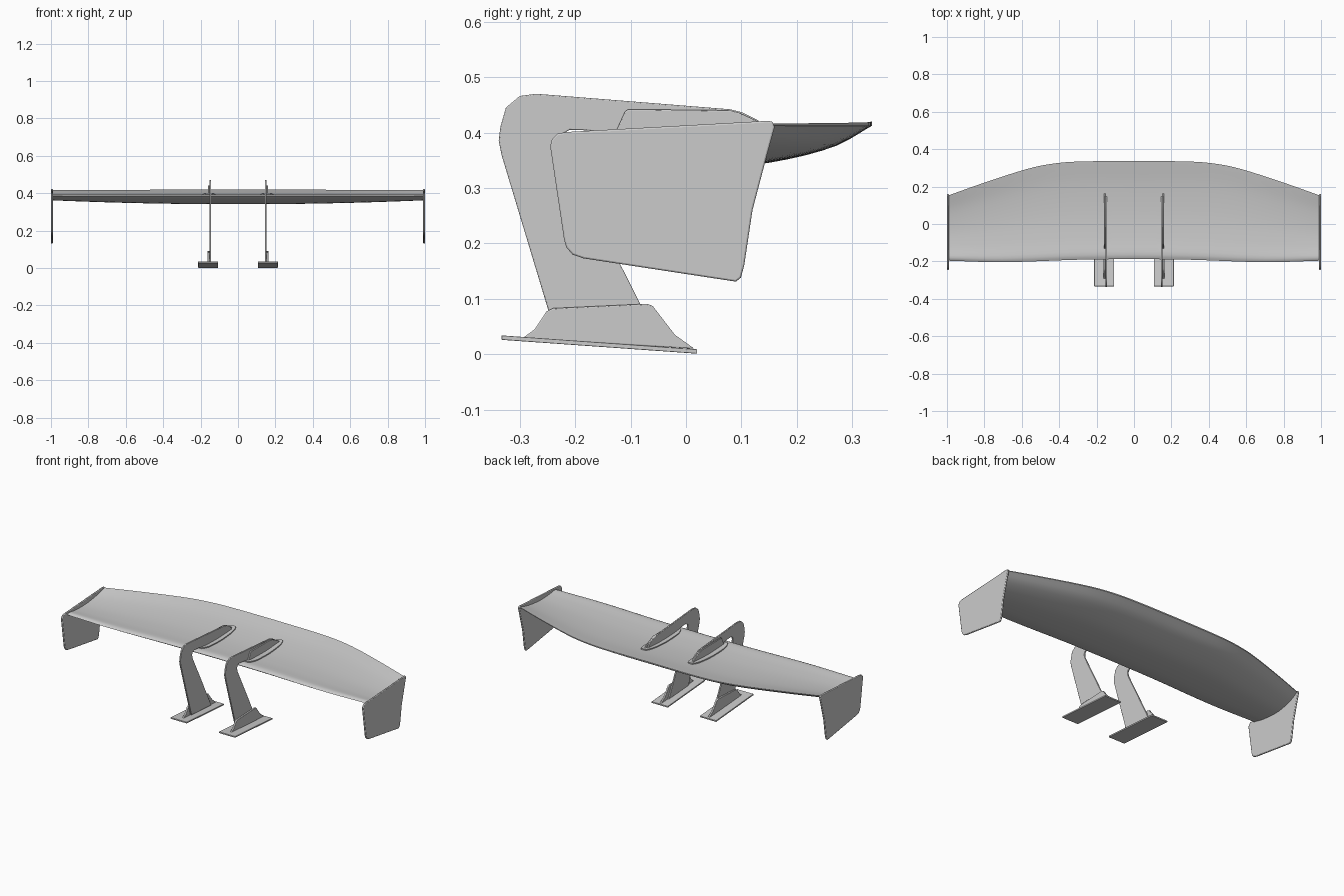
import bpy, bmesh, math

if "Cube" in bpy.data.objects:
    bpy.data.objects.remove(bpy.data.objects["Cube"])

def curve(pts, u):
    """Smooth interpolation through (x, value) points."""
    u = min(max(u, pts[0][0]), pts[-1][0])
    n = len(pts)
    def slope(i):
        a, b = pts[max(i - 1, 0)], pts[min(i + 1, n - 1)]
        return (b[1] - a[1]) / (b[0] - a[0])
    for i in range(n - 1):
        (x0, v0), (x1, v1) = pts[i], pts[i + 1]
        if u <= x1:
            h = x1 - x0
            s = (u - x0) / h
            return ((2*s**3 - 3*s*s + 1) * v0 + (s**3 - 2*s*s + s) * h * slope(i)
                    + (3*s*s - 2*s**3) * v1 + (s**3 - s*s) * h * slope(i + 1))

def finish(name, bm, bevel=0):
    bmesh.ops.recalc_face_normals(bm, faces=bm.faces)
    me = bpy.data.meshes.new(name)
    bm.to_mesh(me)
    bm.free()
    ob = bpy.data.objects.new(name, me)
    bpy.context.collection.objects.link(ob)
    if bevel:
        m = ob.modifiers.new("bevel", 'BEVEL')
        m.width, m.segments, m.limit_method = bevel, 2, 'ANGLE'
        m.angle_limit = math.radians(50)
    bpy.ops.object.select_all(action='DESELECT')
    ob.select_set(True)
    bpy.context.view_layer.objects.active = ob
    bpy.ops.object.shade_smooth_by_angle(angle=math.radians(35))
    return ob

def loft(name, sections):
    bm = bmesh.new()
    rings = [[bm.verts.new(p) for p in s] for s in sections]
    n = len(rings[0])
    for a, b in zip(rings, rings[1:]):
        for i in range(n):
            j = (i + 1) % n
            bm.faces.new((a[i], a[j], b[j], b[i]))
    bm.faces.new(rings[0])
    bm.faces.new(rings[-1])
    return finish(name, bm)

def plate(name, outline, x0, x1, bevel=0.002):
    """Side profile (y, z) extruded from x0 to x1."""
    bm = bmesh.new()
    f = bm.faces.new([bm.verts.new((x0, y, z)) for y, z in outline])
    r = bmesh.ops.extrude_face_region(bm, geom=[f])
    bmesh.ops.translate(bm, vec=(x1 - x0, 0, 0),
                        verts=[v for v in r['geom'] if isinstance(v, bmesh.types.BMVert)])
    return finish(name, bm, bevel)

# Wing planform and section curves
LEAD = [(0, -.187), (.3, -.191), (.7, -.204), (1, -.196)]
TRAIL = [(0, .336), (.25, .335), (.4, .327), (.55, .30), (.8, .221), (1, .15)]
TOP = [(0, .386), (.04, .394), (.2, .388), (.45, .386), (.75, .398), (1, .420)]
BOTTOM = [(0, .386), (.03, .375), (.2, .355), (.5, .341), (.65, .346), (.87, .375), (1, .413)]

def top_z(y, x=.15):
    a, b = curve(LEAD, abs(x)), curve(TRAIL, abs(x))
    return curve(TOP, (y - a) / (b - a))

def wing_section(x):
    a, b = curve(LEAD, abs(x)), curve(TRAIL, abs(x))
    ts = [(1 - math.cos(math.pi * i / 22)) / 2 for i in range(23)]
    up = [(x, a + (b - a) * t, curve(TOP, t) - .004 * abs(x) * t) for t in ts]
    low = []
    for t in ts[1:]:
        z0, z1 = curve(TOP, t), curve(BOTTOM, t)
        low.append((x, a + (b - a) * t, z0 - (z0 - z1) * (1 - .5 * x * x) - .004 * abs(x) * t))
    return up + low[::-1]

loft("wing", [wing_section(-.992 + 1.984 * i / 48) for i in range(49)])

# Side profiles
END = [(-.245, .375), (-.242, .388), (-.232, .398), (-.215, .401), (.145, .421), (.156, .420),
       (.16, .41), (.145, .355), (.12, .26), (.105, .16), (.099, .138), (.09, .131),
       (-.185, .173), (-.205, .18), (-.216, .193), (-.22, .207)]
ARM = [(-.233, .028), (-.333, .36), (-.338, .385), (-.335, .41), (-.325, .445), (-.3, .466),
       (-.27, .470), (.08, .442), (.1, .437), (.13, .422), (.15, .396), (.0, .38), (-.12, .385),
       (-.15, .400), (-.18, .404), (-.21, .405), (-.222, .398), (-.226, .385), (-.222, .365),
       (-.12, .165), (-.045, .016)]
UPPER = [(-.14, .386), (-.125, .405), (-.11, .438), (-.104, .442), (.08, .440), (.095, .436),
         (.13, .420), (.17, .396), (.0, .381)]
LOWER = [(-.295, .029), (-.273, .045), (-.252, .077), (-.24, .083), (-.07, .091), (-.06, .087),
         (-.02, .035), (.015, .010)]
BASE = [(-.333, .034), (-.333, .026), (.02, .001), (.02, .009)]

for s, side in ((-1, "left"), (1, "right")):
    # End plates
    plate(side + "_end_plate", END, s * .99, s * 1.0, .003)
    # Swan-neck arms with their brackets and feet
    plate(side + "_arm", ARM, s * .144, s * .153)
    plate(side + "_upper_bracket", UPPER, s * .153, s * .161)
    plate(side + "_lower_bracket", LOWER, s * .153, s * .164)
    plate(side + "_foot", BASE, s * .106, s * .213, .001)
    # Mounting flange following the wing surface
    rows = []
    for i in range(17):
        y = -.148 + .33 * i / 16
        w = .036 * (1 - abs(i / 8 - 1) ** 6 * .5) * (1 - .35 * max(0, i / 16 - .5))
        z = top_z(y)
        rows.append([(s * .155 - w, y, z - .004), (s * .155 + w, y, z - .004),
                     (s * .155 + w, y, z + .006), (s * .155 - w, y, z + .006)])
    loft(side + "_flange", rows)
